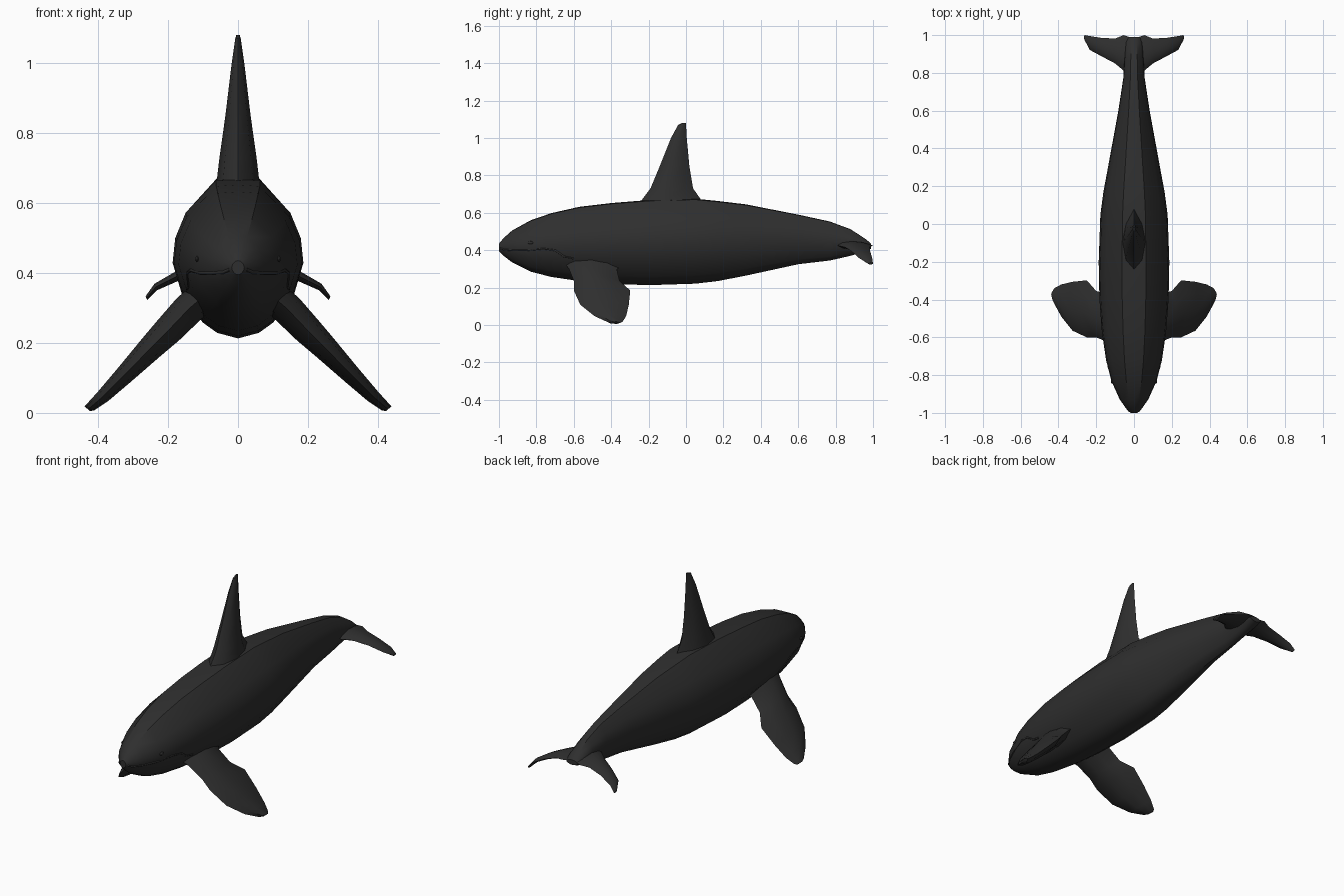
import bpy, bmesh
from mathutils import Vector
from mathutils.bvhtree import BVHTree

if "Cube" in bpy.data.objects:
    bpy.data.objects.remove(bpy.data.objects["Cube"])

skin = bpy.data.materials.new("black_skin")
skin.diffuse_color = (0.028, 0.028, 0.028, 1)
skin.use_nodes = True
skin.node_tree.nodes["Principled BSDF"].inputs["Base Color"].default_value = skin.diffuse_color


def loft(name, rings, mirror=False, angle=0.6):
    """Skin a list of closed rings, cap both ends."""
    bm = bmesh.new()
    loops = [[bm.verts.new(p) for p in r] for r in rings]
    n = len(loops[0])
    for a, b in zip(loops, loops[1:]):
        for i in range(n):
            j = (i + 1) % n
            bm.faces.new((a[i], a[j], b[j], b[i]))
    bm.faces.new(loops[0])
    bm.faces.new(loops[-1])
    bmesh.ops.recalc_face_normals(bm, faces=bm.faces[:])
    tree = BVHTree.FromBMesh(bm)
    me = bpy.data.meshes.new(name)
    bm.to_mesh(me)
    bm.free()
    finish(bpy.data.objects.new(name, me), mirror, angle)
    return tree


def finish(ob, mirror, angle=0.6):
    bpy.context.collection.objects.link(ob)
    ob.data.materials.append(skin)
    if ob.type == 'MESH':
        bpy.ops.object.select_all(action='DESELECT')
        ob.select_set(True)
        bpy.context.view_layer.objects.active = ob
        bpy.ops.object.shade_smooth_by_angle(angle=angle)
    if mirror:
        ob.modifiers.new("mirror", 'MIRROR')


# Body: (width fraction, height fraction) half section, lofted along y
half = [(.34, .99), (.8, .79), (.96, .63), (1, .475), (.86, .28), (.54, .1), (.32, .035)]
section = [(0, 1)] + half + [(0, 0)] + [(-x, t) for x, t in reversed(half)]
# y, top, bottom, half width
stations = [
    (-1.0, .435, .395, .018), (-.975, .465, .37, .042), (-.93, .505, .335, .075),
    (-.83, .56, .285, .12), (-.72, .598, .257, .148), (-.57, .632, .235, .17),
    (-.4, .652, .22, .183), (-.2, .668, .213, .187), (.05, .675, .221, .178),
    (.17, .663, .235, .162), (.32, .645, .264, .134), (.6, .59, .325, .083),
    (.77, .553, .345, .057), (.88, .512, .37, .05), (.96, .46, .395, .045),
    (.99, .435, .408, .035)]
body = loft("body", [[(x * w, y, b + t * (top - b)) for x, t in section]
                     for y, top, b, w in stations])

# Dorsal fin: z, front y, back y, half thickness
fin = [(.62, -.28, .12, .068), (.67, -.235, .08, .06), (.73, -.19, .038, .053),
       (.85, -.14, .018, .036), (1.0, -.08, .004, .018), (1.07, -.042, 0, .008),
       (1.08, -.02, 0, .005)]
shape = [(0, 0), (.7, .15), (1, .45), (.7, .75), (0, 1), (-.7, .75), (-1, .45), (-.7, .15)]
loft("dorsal_fin", [[(x * w, f + t * (k - f), z) for x, t in shape]
                    for z, f, k, w in fin])


def paddle(name, rows, normal):
    """Blade from rows of x, z, leading y, trailing y, half thickness."""
    n = Vector(normal).normalized()
    loft(name, [[Vector((x, a + t * (b - a), z)) + n * s * h for s, t in shape]
                for x, z, a, b, h in rows], mirror=True)


# Flippers
paddle("flipper", [
    (.08, .35, -.66, -.29, .045), (.14, .298, -.625, -.37, .046),
    (.2, .235, -.6, -.355, .042), (.25, .185, -.6, -.298, .036),
    (.325, .108, -.565, -.306, .027), (.385, .048, -.49, -.32, .02),
    (.422, .016, -.42, -.34, .014), (.431, .012, -.39, -.355, .01)], (.75, 0, .66))

# Tail flukes
paddle("tail_fluke", [
    (.01, .43, .79, .985, .024), (.055, .425, .812, 1.0, .022),
    (.1, .416, .85, .982, .018), (.17, .393, .887, .985, .014),
    (.235, .36, .922, .995, .01), (.262, .328, .975, 1.0, .006)], (.4, 0, 1))


def on_skin(y, z):
    return body.ray_cast(Vector((1, y, z)), Vector((-1, 0, 0)))[0]


# Mouth line lying on the head
path = [(-.992, .41), (-.97, .402), (-.92, .4), (-.85, .4), (-.76, .408),
        (-.7, .4), (-.65, .365), (-.6, .355)]
pts = [p for p in (on_skin(y, z) for y, z in path) if p]
cu = bpy.data.curves.new("mouth_line", 'CURVE')
cu.dimensions = '3D'
cu.bevel_depth = .005
cu.bevel_resolution = 1
sp = cu.splines.new('POLY')
sp.points.add(len(pts) - 1)
for q, p in zip(sp.points, pts):
    q.co = (p.x - .001, p.y, p.z, 1)
finish(bpy.data.objects.new("mouth_line", cu), True)

# Eyes
eye = on_skin(-.83, .44)
bm = bmesh.new()
bmesh.ops.create_uvsphere(bm, u_segments=10, v_segments=6, radius=.012)
for v in bm.verts:
    v.co = Vector((v.co.x * .5, v.co.y * 1.3, v.co.z * .7)) + eye
me = bpy.data.meshes.new("eye")
bm.to_mesh(me)
bm.free()
finish(bpy.data.objects.new("eye", me), True)
